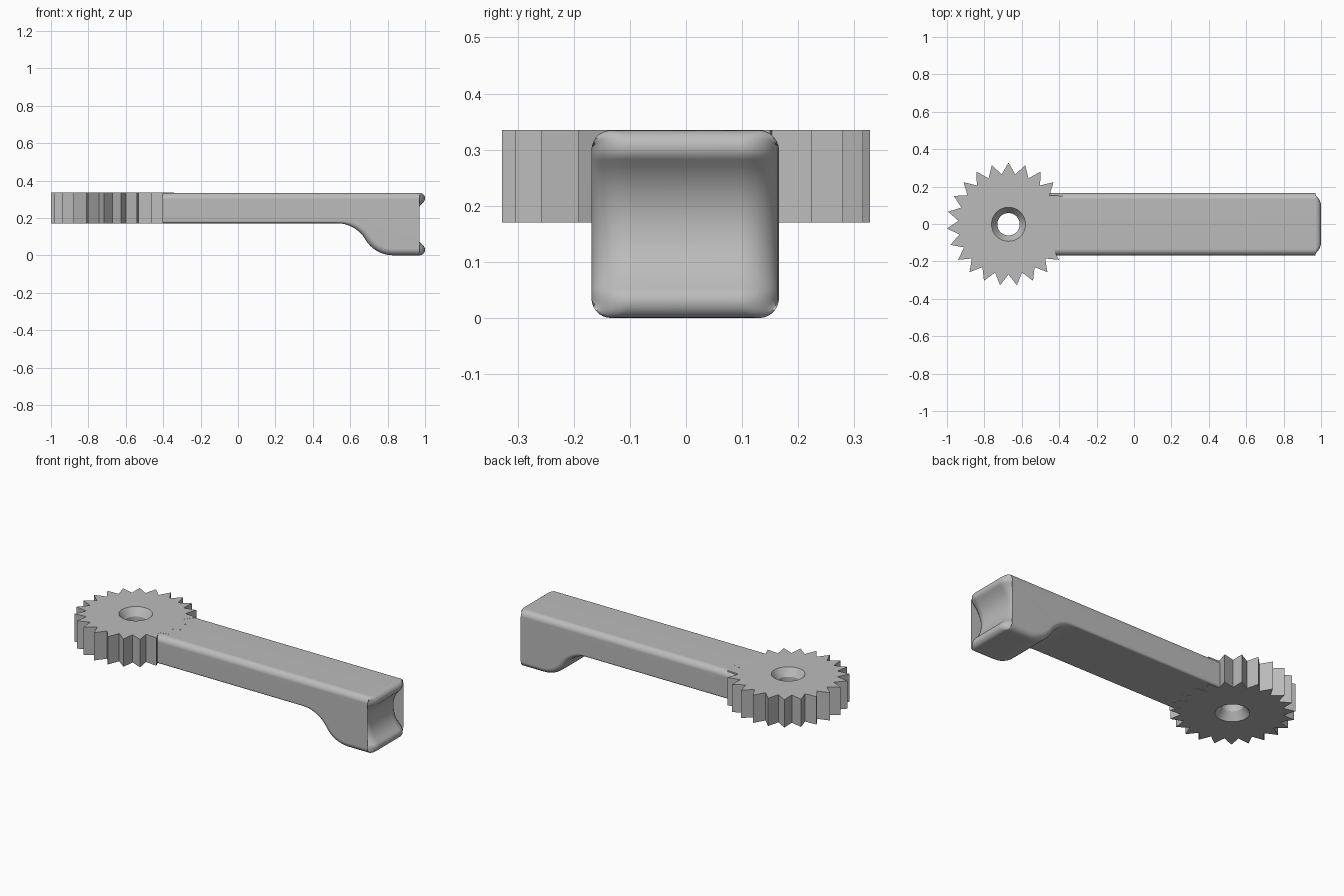
import bpy, bmesh
from math import sin, cos, pi, radians, atan2

cube = bpy.data.objects.get("Cube")
if cube:
    bpy.data.objects.remove(cube)

grey = bpy.data.materials.new("plain_grey")
grey.use_nodes = True
colour = (0.5, 0.5, 0.5, 1)
grey.diffuse_color = colour
grey.node_tree.nodes["Principled BSDF"].inputs["Base Color"].default_value = colour

CY = -0.0015          # centre line of the part
TOP, GEAR_LOW = 0.335, 0.17


def loft(name, rings, wrap):
    """Skin closed rings of equal length; wrap joins last to first, else cap."""
    bm = bmesh.new()
    loops = [[bm.verts.new(p) for p in ring] for ring in rings]
    pairs = list(zip(loops, loops[1:]))
    if wrap:
        pairs.append((loops[-1], loops[0]))
    else:
        bm.faces.new(loops[0])
        bm.faces.new(loops[-1])
    for a, b in pairs:
        for i in range(len(a)):
            j = (i + 1) % len(a)
            bm.faces.new((a[i], a[j], b[j], b[i]))
    bmesh.ops.recalc_face_normals(bm, faces=bm.faces)
    mesh = bpy.data.meshes.new(name)
    bm.to_mesh(mesh)
    bm.free()
    mesh.materials.append(grey)
    obj = bpy.data.objects.new(name, mesh)
    bpy.context.collection.objects.link(obj)
    bpy.ops.object.select_all(action='DESELECT')
    obj.select_set(True)
    bpy.context.view_layer.objects.active = obj
    bpy.ops.object.shade_smooth_by_angle(angle=radians(32))
    normals = obj.modifiers.new("even_shading", 'WEIGHTED_NORMAL')
    normals.keep_sharp = True
    return obj


# Toothed wheel with a hole countersunk on both faces
TEETH = 23
GX, TIP, ROOT = -0.671, 0.3295, 0.268
HOLE, SINK, DEPTH = 0.06, 0.091, 0.045


def wheel_ring(tip, root, z):
    ring = []
    for i in range(2 * TEETH):
        a = pi / 2 + pi * i / TEETH
        r = root if i % 2 else tip
        ring.append((GX + r * cos(a), CY + r * sin(a), z))
    return ring


loft("toothed_wheel", [
    wheel_ring(SINK, SINK, TOP),
    wheel_ring(TIP, ROOT, TOP),
    wheel_ring(TIP, ROOT, GEAR_LOW),
    wheel_ring(SINK, SINK, GEAR_LOW),
    wheel_ring(HOLE, HOLE, GEAR_LOW + DEPTH),
    wheel_ring(HOLE, HOLE, TOP - DEPTH),
], wrap=True)

# Handle: side profile whose points carry their own edge rounding
H = 0.3345            # handle height
HALF = 0.167          # half width
UNDER = 0.1715        # underside of the shank
EDGE, FINE, END = 0.035, 0.012, 0.07
START = -0.5          # hidden inside the wheel


def sweep(a, b, n):
    return [radians(a + (b - a) * i / n) for i in range(n + 1)]


# each entry: x, z, inward shift x, inward shift z, rounding across the width
upper = [(START, H, 0, -EDGE, EDGE)]
LIP, TURN = 0.03, 48
for a in sweep(90, -TURN, 9):
    side = max(cos(a), 0) if a > 0 else 1
    upper.append((1 - LIP + LIP * cos(a), H - LIP + LIP * sin(a),
                  -END * side, -EDGE * max(sin(a), 0),
                  EDGE + (END - EDGE) * side))

# concave thumb scoop, tangent to both lips
t = radians(TURN)
jx, jz = 1 - LIP + LIP * cos(t), H - LIP - LIP * sin(t)
scoop_r = (jz - H / 2) / sin(t)
scoop_x = jx + scoop_r * cos(t)
scoop = [(scoop_x - scoop_r * cos(a), H / 2 + scoop_r * sin(a), -END, 0, END)
         for a in sweep(TURN, -TURN, 14)[1:-1]]
lower = [(x, H - z, dx, -dz, r) for x, z, dx, dz, r in reversed(upper[1:])]

# S-shaped underside from the foot up to the shank
X0, X1 = 0.53, 0.83
run = X1 - X0
R = (run ** 2 + UNDER ** 2) / (4 * UNDER)
low_z = UNDER - R
join = atan2(R - low_z, run) * 180 / pi
curve = []
for a in sweep(270, 180 + join, 8):
    curve.append((X1 + R * cos(a), R + R * sin(a),
                  -EDGE * cos(a), -EDGE * sin(a), EDGE))
for i, a in enumerate(sweep(join, 90, 8)[1:]):
    e = EDGE + (FINE - EDGE) * (i + 1) / 8
    curve.append((X0 + R * cos(a), low_z + R * sin(a),
                  e * cos(a), e * sin(a), e))
profile = upper + scoop + lower + curve + [(START, UNDER, 0, FINE, FINE)]


def section(side, a):
    return [(x + dx * (1 - cos(a)), CY + side * (HALF - r * (1 - sin(a))),
             z + dz * (1 - cos(a))) for x, z, dx, dz, r in profile]


rounding = sweep(0, 90, 7)
loft("handle", [section(-1, a) for a in reversed(rounding)]
     + [section(1, a) for a in rounding], wrap=False)
